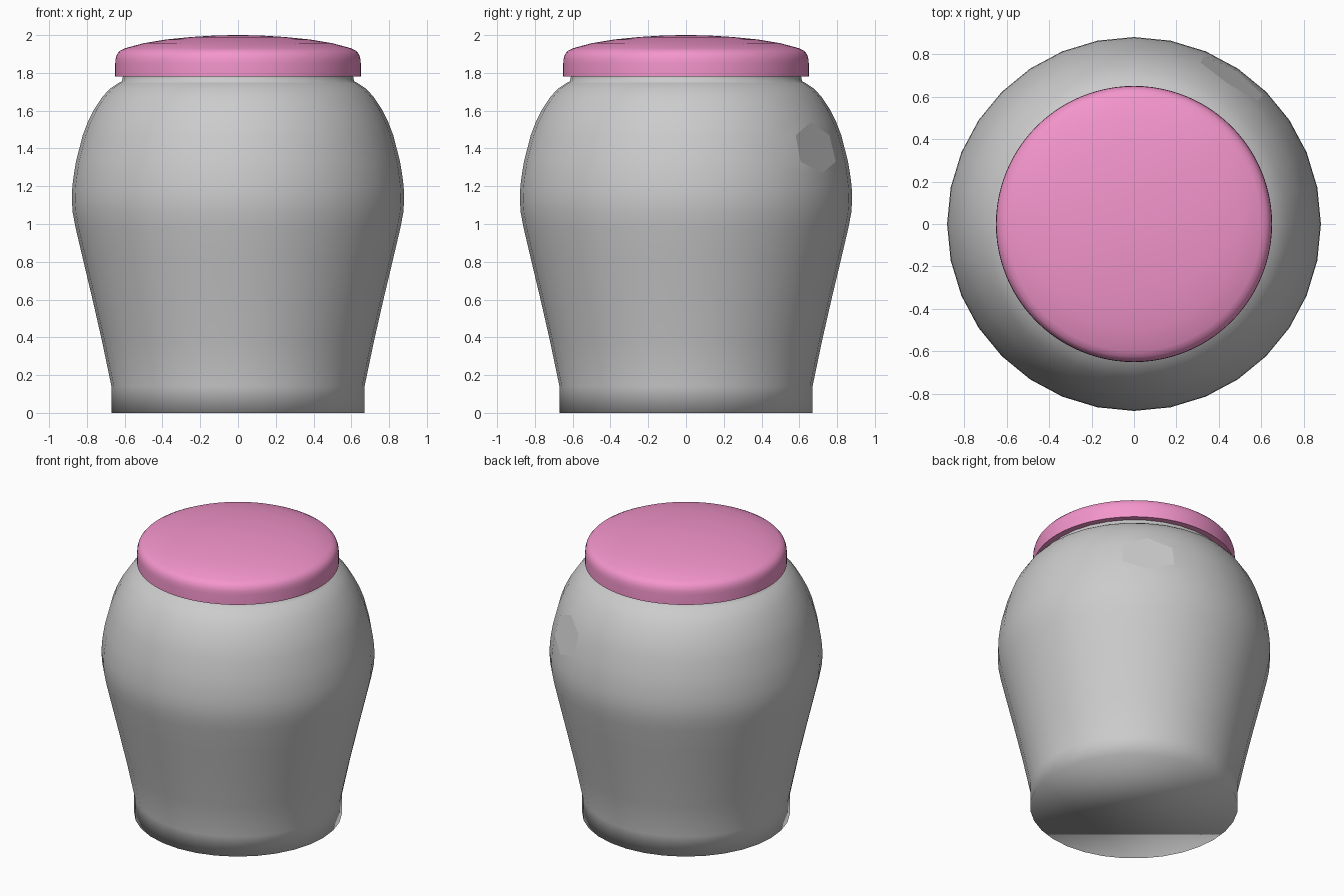
import bpy, bmesh, math

if "Cube" in bpy.data.objects:
    bpy.data.objects.remove(bpy.data.objects["Cube"])


def ring(bm, r, z, n):
    return [bm.verts.new((r * math.cos(2 * math.pi * i / n),
                          r * math.sin(2 * math.pi * i / n), z)) for i in range(n)]


def lathe(name, profile, n, edit=None):
    """Spin (radius, z) points into a closed solid; edit may alter the side grid."""
    bm = bmesh.new()
    rows = [ring(bm, r, z, n) for r, z in profile]
    for a, b in zip(rows, rows[1:]):
        for i in range(n):
            j = (i + 1) % n
            bm.faces.new((a[i], a[j], b[j], b[i]))
    bm.faces.new(rows[0][::-1])
    bm.faces.new(rows[-1])
    flat = edit(bm, rows) if edit else None
    bm.normal_update()
    bm.faces.index_update()
    flat_index = flat.index if flat else None
    mesh = bpy.data.meshes.new(name)
    bm.to_mesh(mesh)
    bm.free()
    obj = bpy.data.objects.new(name, mesh)
    bpy.context.collection.objects.link(obj)
    bpy.ops.object.select_all(action='DESELECT')
    obj.select_set(True)
    bpy.context.view_layer.objects.active = obj
    return obj, flat_index


# Jar body, with rows at 1.27, 1.33, 1.47, 1.54 framing the flat spot
jar_profile = [(0.67, 0), (0.67, 0.14), (0.72, 0.38), (0.77, 0.60), (0.82, 0.81),
               (0.86, 0.98), (0.875, 1.06), (0.88, 1.13), (0.877, 1.20),
               (0.868, 1.27), (0.858, 1.33), (0.822, 1.47), (0.795, 1.54),
               (0.76, 1.61), (0.72, 1.67), (0.68, 1.715), (0.635, 1.745),
               (0.615, 1.755), (0.61, 1.78), (0.61, 1.84)]


def flat_spot(bm, rows):
    """Replace the six quads around one column with a flat hexagon and corner triangles."""
    c, l, r = 5, 4, 6
    r0, r1, r2, r3 = rows[9:13]
    bmesh.ops.delete(bm, geom=[r1[c], r2[c]], context='VERTS')
    bm.faces.new((r0[l], r0[c], r1[l]))
    bm.faces.new((r0[c], r0[r], r1[r]))
    bm.faces.new((r2[l], r3[c], r3[l]))
    bm.faces.new((r2[r], r3[r], r3[c]))
    return bm.faces.new((r0[c], r1[r], r2[r], r3[c], r2[l], r1[l]))


jar, hexagon = lathe("jar_body", jar_profile, 32, flat_spot)
bpy.ops.object.shade_smooth()
jar.data.polygons[hexagon].use_smooth = False

# Domed lid
lid_profile = [(0.65, 1.78), (0.65, 1.85), (0.648, 1.875), (0.64, 1.90), (0.625, 1.917),
               (0.60, 1.93), (0.50, 1.957), (0.38, 1.977), (0.25, 1.99),
               (0.12, 1.998), (0.02, 2.0)]
lid, _ = lathe("lid", lid_profile, 96)
bpy.ops.object.shade_smooth_by_angle(angle=math.radians(35))
pink = bpy.data.materials.new("pink")
pink.diffuse_color = (0.9, 0.3, 0.6, 1)
pink.use_nodes = True
pink.node_tree.nodes["Principled BSDF"].inputs["Base Color"].default_value = pink.diffuse_color
lid.data.materials.append(pink)
